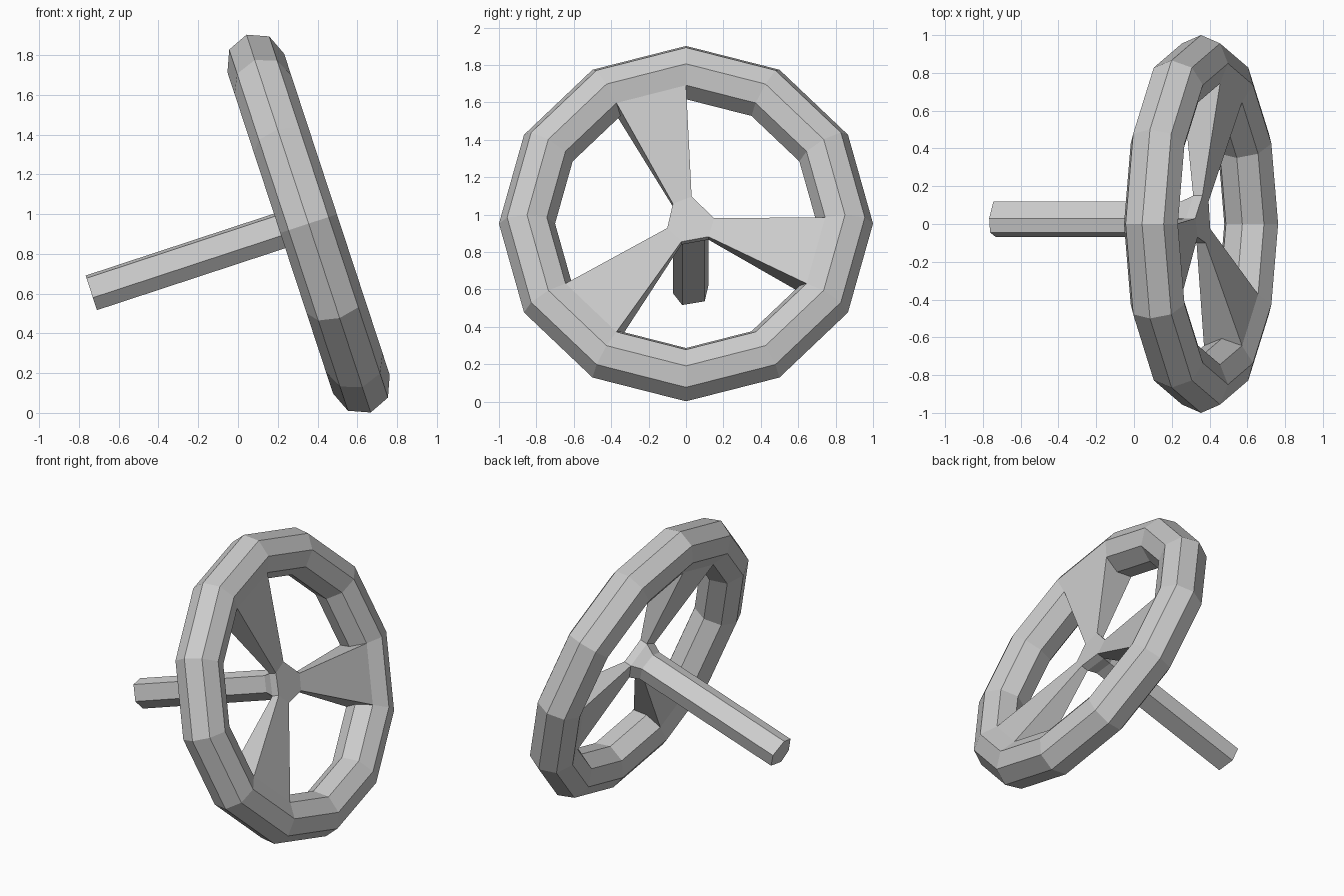
import bpy, bmesh
from math import cos, sin, pi, radians
from mathutils import Matrix

if "Cube" in bpy.data.objects:
    bpy.data.objects.remove(bpy.data.objects["Cube"])

# Local frame: x along the steering axis, y sideways, z up the wheel plane
TILT = Matrix.Translation((0.355, 0, 0.952)) @ Matrix.Rotation(radians(-18.2), 4, 'Y')
SEG, SIDES = 12, 8
R, TUBE = 0.85, 0.15


def finish(name, bm):
    bmesh.ops.recalc_face_normals(bm, faces=bm.faces)
    mesh = bpy.data.meshes.new(name)
    bm.to_mesh(mesh)
    bm.free()
    mesh.transform(TILT)
    obj = bpy.data.objects.new(name, mesh)
    bpy.context.collection.objects.link(obj)
    return obj


def loop(bm, x, pts):
    return [bm.verts.new((x, y, z)) for y, z in pts]


def bridge(bm, a, b, skip=()):
    n = len(a)
    for i in range(n):
        if i not in skip:
            bm.faces.new((a[i], a[(i + 1) % n], b[(i + 1) % n], b[i]))


# Hexagonal hub outline, clockwise seen from the driver, and the thinner column outline
hub = [(-0.07, 0.107), (0.03, 0.147), (0.15, 0.026),
       (0.12, -0.079), (-0.025, -0.107), (-0.10, -0.03)]
shaft = [(-0.045, 0.088), (0.03, 0.102), (0.12, 0.03),
         (0.10, -0.06), (-0.02, -0.081), (-0.07, -0.015)]
spoke_sectors = {3: 0, 11: 2, 7: 4}      # rim sector -> first hub corner

# Rim: octagonal tube, left open on the inside where spokes attach
bm = bmesh.new()
rim = []
for i in range(SEG):
    u = 2 * pi * i / SEG
    ring = []
    for j in range(SIDES):
        v = 2 * pi * j / SIDES
        r = R + TUBE * cos(v)
        ring.append(bm.verts.new((TUBE * sin(v), r * cos(u), r * sin(u))))
    rim.append(ring)
for i in range(SEG):
    bridge(bm, rim[i], rim[(i + 1) % SEG], (3, 4) if i in spoke_sectors else ())

# Hub plate
front, back = loop(bm, 0.016, hub), loop(bm, -0.035, hub)
bridge(bm, front, back, (0, 2, 4))
bm.faces.new(front)

# Flared spokes from hub to rim
for s, h in spoke_sectors.items():
    right, left = rim[s], rim[(s + 1) % SEG]
    fl, fr, bl, br = front[h], front[h + 1], back[h], back[h + 1]
    bm.faces.new((fl, fr, right[3], left[3]))
    bm.faces.new((bl, br, right[5], left[5]))
    for f, b, o in ((fl, bl, left), (fr, br, right)):
        bm.faces.new((f, b, o[5], o[4], o[3]))
finish("steering_wheel", bm)

# Column: short taper behind the hub, then a straight hexagonal shaft
bm = bmesh.new()
loops = [loop(bm, -0.035, hub), loop(bm, -0.10, shaft), loop(bm, -1.147, shaft)]
bridge(bm, loops[0], loops[1])
bridge(bm, loops[1], loops[2])
bm.faces.new(loops[2])
bm.faces.new(loops[0])
finish("steering_column", bm)
